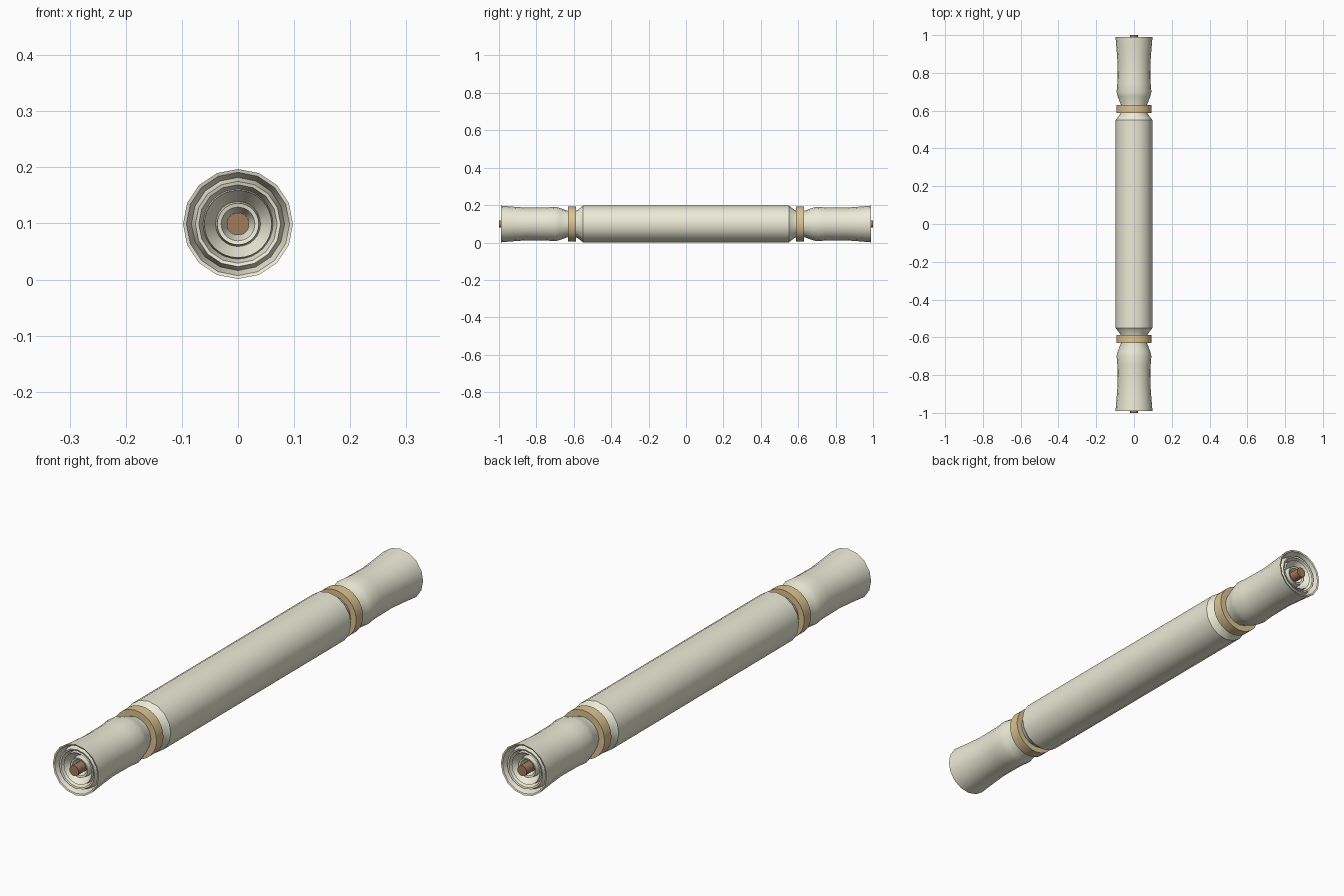
import bpy, bmesh, math

if "Cube" in bpy.data.objects:
    bpy.data.objects.remove(bpy.data.objects["Cube"])

CZ = 0.099  # height of the long axis


def material(name, rgb):
    m = bpy.data.materials.new(name)
    m.diffuse_color = (*rgb, 1)
    m.use_nodes = True
    m.node_tree.nodes["Principled BSDF"].inputs["Base Color"].default_value = m.diffuse_color
    return m


CREAM = material("cream_paper", (0.84, 0.83, 0.68))
TAN = material("tan_band", (0.72, 0.55, 0.29))
BROWN = material("brown_wood", (0.36, 0.20, 0.11))


def lathe(name, profile, mat, sides, closed=False, caps=False, angle=35):
    """Spin (radius, y) points about the y axis."""
    bm = bmesh.new()
    rings = []
    for r, y in profile:
        rings.append([bm.verts.new((r * math.cos(2 * math.pi * i / sides), y,
                                    CZ + r * math.sin(2 * math.pi * i / sides)))
                      for i in range(sides)])
    pairs = list(zip(rings, rings[1:]))
    if closed:
        pairs.append((rings[-1], rings[0]))
    for a, b in pairs:
        for i in range(sides):
            j = (i + 1) % sides
            bm.faces.new((a[i], a[j], b[j], b[i]))
    if caps:
        bm.faces.new(rings[0])
        bm.faces.new(rings[-1])
    bmesh.ops.recalc_face_normals(bm, faces=bm.faces)
    me = bpy.data.meshes.new(name)
    bm.to_mesh(me)
    bm.free()
    me.materials.append(mat)
    ob = bpy.data.objects.new(name, me)
    bpy.context.collection.objects.link(ob)
    bpy.ops.object.select_all(action='DESELECT')
    bpy.context.view_layer.objects.active = ob
    ob.select_set(True)
    bpy.ops.object.shade_smooth_by_angle(angle=math.radians(angle))
    return ob


# rolled paper: half profile from the middle to the end lip, mirrored
half = [(0.098, 0.55), (0.071, 0.585), (0.069, 0.63), (0.086, 0.675),
        (0.092, 0.70), (0.088, 0.75), (0.087, 0.85), (0.092, 0.92), (0.098, 0.99)]
lathe("rolled_paper", [(r, -y) for r, y in reversed(half)] + half, CREAM, 16)

for side, s in (("front", -1), ("back", 1)):
    # concentric paper layers seen in the open end
    layers = [(0.098, 0.99), (0.092, 0.988), (0.083, 0.955), (0.076, 0.983),
              (0.070, 0.981), (0.061, 0.950)]
    lathe(side + "_outer_layers", [(r, s * y) for r, y in layers], CREAM, 16)
    core = [(0.063, 0.950), (0.060, 0.978), (0.040, 0.945), (0.037, 0.970),
            (0.030, 0.968), (0.020, 0.940)]
    lathe(side + "_inner_layers", [(r, s * y) for r, y in core], CREAM, 32)
    # tie band round the neck
    lathe(side + "_band", [(0.066, s * 0.588), (0.093, s * 0.588),
                           (0.093, s * 0.63), (0.066, s * 0.63)], TAN, 32, closed=True)

# wooden rod through the centre
lathe("centre_rod", [(0.02, -1.0), (0.02, 1.0)], BROWN, 16, caps=True)
